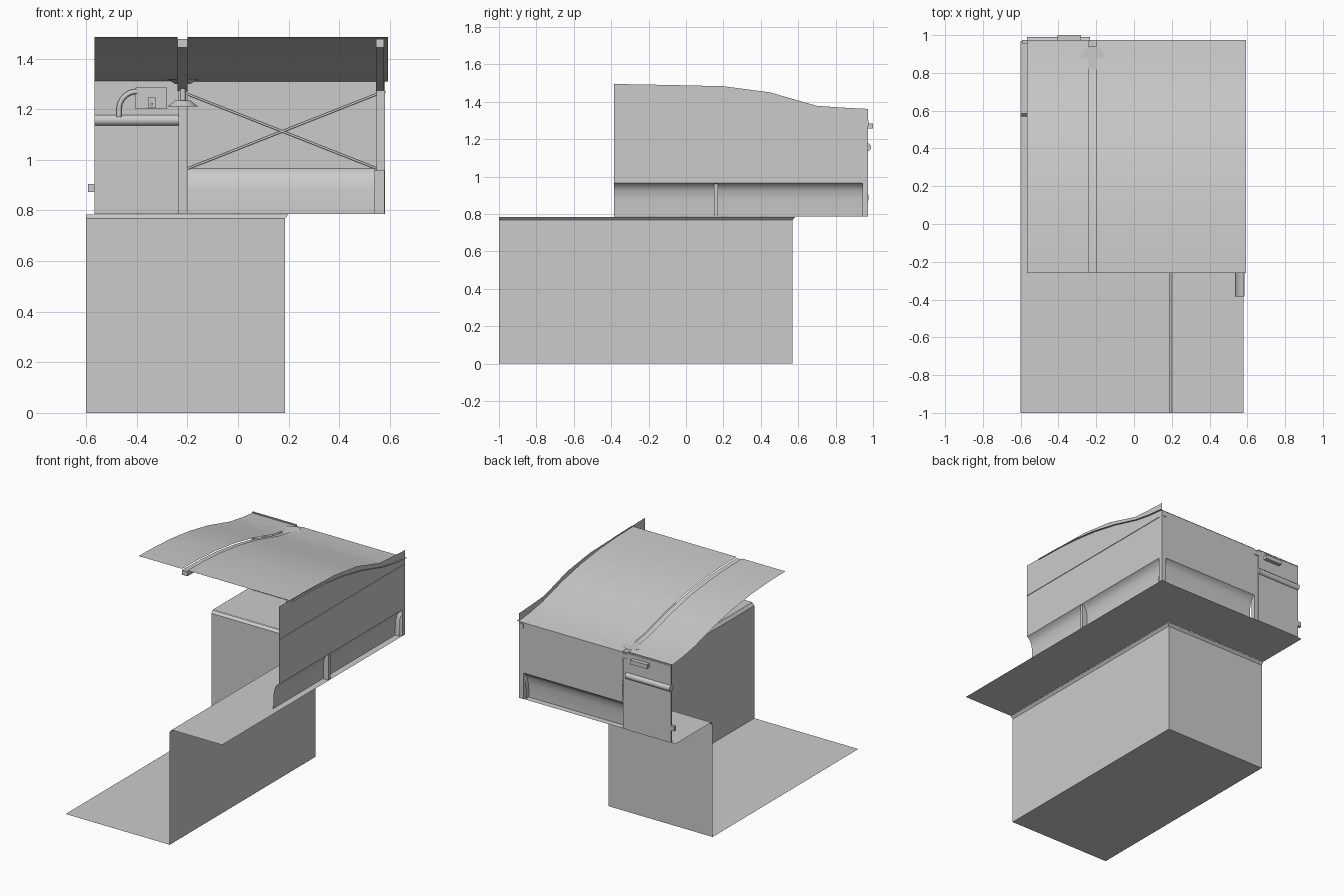
import bpy, bmesh, math
from mathutils import Vector

if "Cube" in bpy.data.objects:
    bpy.data.objects.remove(bpy.data.objects["Cube"])


def mesh_obj(name, verts, faces, smooth=False):
    me = bpy.data.meshes.new(name)
    me.from_pydata(verts, [], faces)
    ob = bpy.data.objects.new(name, me)
    bpy.context.collection.objects.link(ob)
    if smooth:
        bpy.context.view_layer.objects.active = ob
        bpy.ops.object.select_all(action='DESELECT')
        ob.select_set(True)
        bpy.ops.object.shade_smooth_by_angle(angle=math.radians(35))
    return ob


def box(name, x, y, z):
    bm = bmesh.new()
    bmesh.ops.create_cube(bm, size=1)
    for v in bm.verts:
        v.co = Vector([(a + b) / 2 + c * (b - a) for (a, b), c in zip((x, y, z), v.co)])
    me = bpy.data.meshes.new(name)
    bm.to_mesh(me)
    bm.free()
    ob = bpy.data.objects.new(name, me)
    bpy.context.collection.objects.link(ob)
    return ob


def sweep(name, points, offset, smooth=False):
    """Open sheet: a profile of 3D points moved along an offset."""
    n = len(points)
    far = [tuple(Vector(p) + Vector(offset)) for p in points]
    faces = [(i, i + 1, n + i + 1, n + i) for i in range(n - 1)]
    return mesh_obj(name, list(points) + far, faces, smooth)


def tube(name, points, r, sides=4):
    cu = bpy.data.curves.new(name, 'CURVE')
    cu.dimensions = '3D'
    cu.bevel_depth = r
    cu.bevel_resolution = sides
    cu.use_fill_caps = True
    sp = cu.splines.new('POLY')
    sp.points.add(len(points) - 1)
    for p, co in zip(sp.points, points):
        p.co = (*co, 1)
    ob = bpy.data.objects.new(name, cu)
    bpy.context.collection.objects.link(ob)
    return ob


# lower well: floor, right wall and back wall, open at front and left
mesh_obj("well_floor", [(-.6, -1, 0), (.185, -1, 0), (.185, .57, 0), (-.6, .57, 0)], [(0, 1, 2, 3)])
path = [(.185, -1), (.185, .57), (-.6, .57)]
lip = [(.2, -1), (.2, .585), (-.6, .585)]
mesh_obj("well_walls",
         [(x, y, z) for z in (0, .768) for x, y in path] + [(x, y, .785) for x, y in lip],
         [(0, 1, 4, 3), (1, 2, 5, 4), (3, 4, 7, 6), (4, 5, 8, 7)])

# L-shaped ledge around the well
mesh_obj("ledge", [(*p, .787) for p in
                   [(.2, -1), (.58, -1), (.58, .97), (-.6, .97), (-.6, .585), (.2, .585)]],
         [(0, 1, 2, 5), (5, 2, 3, 4)])

# right wall with a curved top edge
top = [(-.385, 1.495), (-.1, 1.49), (.2, 1.483), (.45, 1.45), (.7, 1.378), (.85, 1.368), (.972, 1.362)]
pts = [(.58, -.385, .965)] + [(.58, y, z) for y, z in top] + [(.58, .972, .965)]
mesh_obj("right_wall", pts, [tuple(range(len(pts)))])
box("right_wall_seam", (.579, .584), (-.385, .95), (1.267, 1.271))

# back wall, and the coved skirting under both walls
mesh_obj("back_wall", [(-.2, .972, .965), (.58, .972, .965), (.58, .972, 1.31), (-.2, .972, 1.31)],
         [(0, 1, 2, 3)])
cove = [(0, .965), (.02, .952), (.035, .925), (.043, .88), (.045, .787)]
sweep("right_skirting", [(.58 - d, -.385, z) for d, z in cove], (0, 1.345, 0), True)
sweep("back_skirting", [(-.2, .972 - d, z) for d, z in cove], (.77, 0, 0), True)
box("skirting_post", (.54, .578), (.15, .17), (.787, .96))

# corner posts and roof ribs
box("corner_post", (.547, .58), (.945, .972), (.787, 1.31))
box("left_post", (-.235, -.203), (.94, .968), (.787, 1.31))
roof = [(-.26, 1.485), (-.08, 1.481), (.1, 1.47), (.3, 1.445), (.5, 1.405),
        (.72, 1.345), (.85, 1.323), (.975, 1.31)]


def rib(name, x0, x1):
    n = len(roof)
    v = [(x, y, z - d) for x, d in ((x0, .008), (x1, .008), (x1, .04), (x0, .04)) for y, z in roof]
    f = [(a * n + i, a * n + i + 1, b * n + i + 1, b * n + i)
         for a, b in ((0, 1), (1, 2), (2, 3), (3, 0)) for i in range(n - 1)]
    f += [(0, n, 2 * n, 3 * n), (n - 1, 2 * n - 1, 3 * n - 1, 4 * n - 1)]
    return mesh_obj(name, v, f, True)


rib("roof_rib_left", -.24, -.2)
rib("roof_rib_right", .545, .577)

# two curved roof sheets with the rib channel between them
for name, x0, x1 in (("roof_left", -.567, -.24), ("roof_main", -.2, .592)):
    sweep(name, [(x0, y, z) for y, z in roof], (x1 - x0, 0, 0), True)

# cross brace on the back wall
for i, (za, zb) in enumerate(((.965, 1.26), (1.26, .965))):
    tube(f"cross_brace_{i + 1}", [(-.2, .962, za), (.55, .962, zb)], .005, 1)

# door panel left of the post, with rounded rail
box("door_panel", (-.567, -.235), (.963, .973), (.787, 1.318))
tube("door_rail", [(-.567, .968, 1.157), (-.232, .968, 1.157)], .022)
box("door_latch", (-.593, -.567), (.955, .975), (.872, .905))

# handle slab outside; lock box, plate and bent pipe inside
box("outer_handle", (-.405, -.28), (.973, 1.0), (1.257, 1.285))
box("lock_box", (-.405, -.28), (.945, .963), (1.2, 1.285))
box("lock_plate", (-.355, -.327), (.938, .946), (1.205, 1.247))
tube("lock_knob", [(-.341, .93, 1.22), (-.341, .94, 1.22)], .006)
arc = [(-.4 - .07 * math.sin(a), .95, 1.2 + .07 * math.cos(a))
       for a in (i * math.pi / 16 for i in range(9))]
tube("bent_pipe", arc + [(-.47, .95, 1.17)], .01)


# pair of tapered discs on a spindle beside the post
def disc(name, z, r0, r1, h):
    bpy.ops.mesh.primitive_cone_add(vertices=24, radius1=r0, radius2=r1, depth=h,
                                    location=(-.218, .88, z))
    bpy.context.object.name = name
    bpy.ops.object.shade_smooth_by_angle(angle=math.radians(35))


disc("lower_disc", 1.222, .062, .03, .024)
disc("upper_disc", 1.31, .03, .062, .02)
tube("disc_spindle", [(-.218, .88, 1.23), (-.218, .88, 1.305)], .012)
